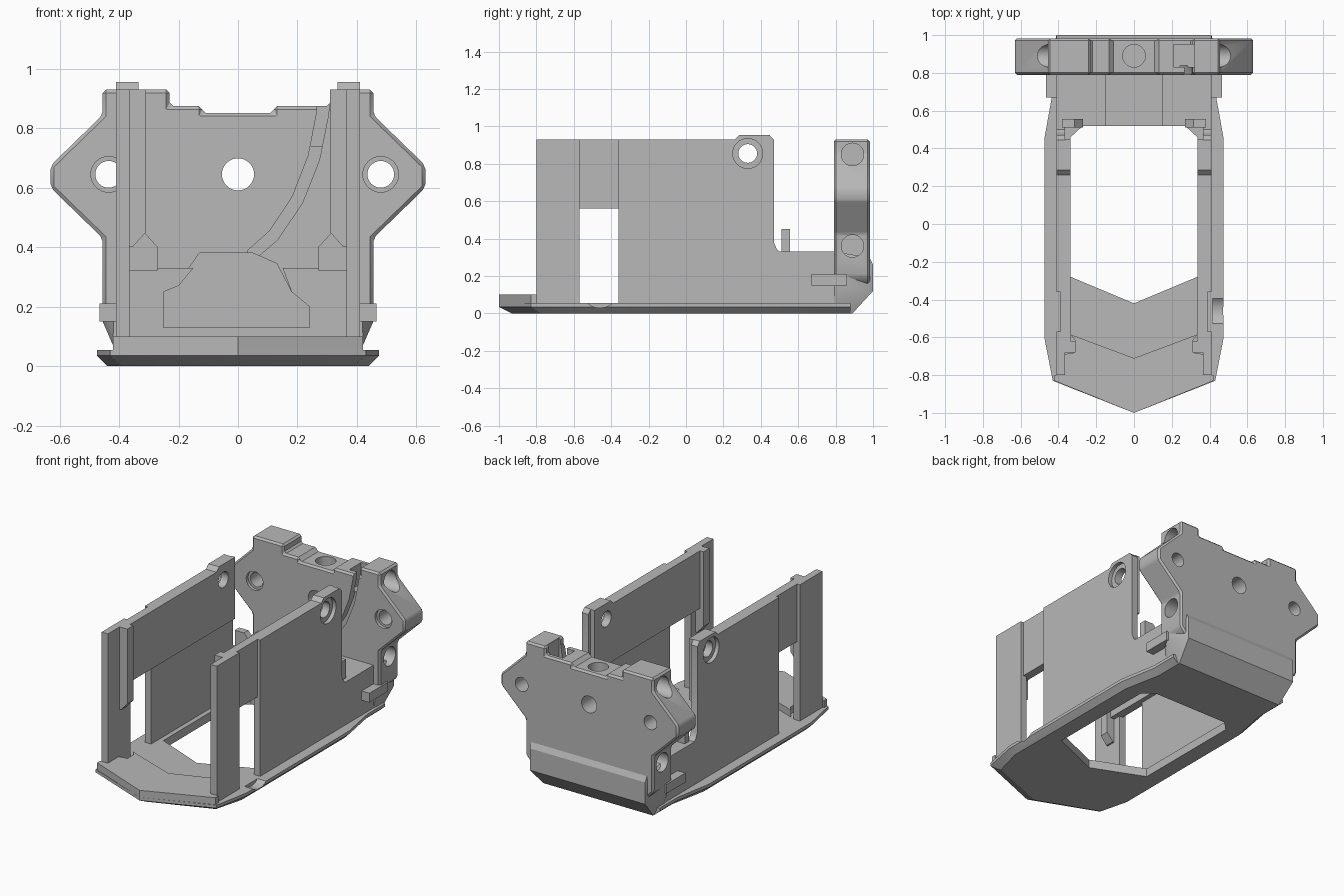
import bpy, bmesh, math
from mathutils import Matrix, Vector

if "Cube" in bpy.data.objects:
    bpy.data.objects.remove(bpy.data.objects["Cube"], do_unlink=True)

gray = bpy.data.materials.new("printed gray")
gray.use_nodes = True
gray.diffuse_color = (0.48, 0.48, 0.48, 1)
gray.node_tree.nodes["Principled BSDF"].inputs["Base Color"].default_value = (0.48, 0.48, 0.48, 1)


def finish(name, bm):
    bmesh.ops.recalc_face_normals(bm, faces=bm.faces)
    mesh = bpy.data.meshes.new(name)
    bm.to_mesh(mesh)
    bm.free()
    mesh.materials.append(gray)
    ob = bpy.data.objects.new(name, mesh)
    bpy.context.collection.objects.link(ob)
    return ob


def loft(name, rings):
    """Join matching closed rings of 3D points and cap both ends."""
    bm = bmesh.new()
    rows = [[bm.verts.new(p) for p in ring] for ring in rings]
    for a, b in zip(rows, rows[1:]):
        for i in range(len(a)):
            j = (i + 1) % len(a)
            bm.faces.new((a[i], a[j], b[j], b[i]))
    bm.faces.new(rows[0])
    bm.faces.new(rows[-1])
    return finish(name, bm)


def prism(name, pts, axis, lo, hi):
    """Extrude a 2D profile along one axis."""
    place = {"x": lambda p, d: (d, p[0], p[1]),
             "y": lambda p, d: (p[0], d, p[1]),
             "z": lambda p, d: (p[0], p[1], d)}[axis]
    return loft(name, [[place(p, d) for p in pts] for d in (lo, hi)])


def box(name, x, y, z):
    return prism(name, [(x[0], y[0]), (x[1], y[0]), (x[1], y[1]), (x[0], y[1])], "z", *z)


def rod(center, radius, axis, lo, hi):
    pts = [(center[0] + radius * math.cos(k * math.tau / 32),
            center[1] + radius * math.sin(k * math.tau / 32)) for k in range(32)]
    return prism("cutter", pts, axis, lo, hi)


def hull(name, pts):
    bm = bmesh.new()
    for p in pts:
        bm.verts.new(p)
    bmesh.ops.convex_hull(bm, input=bm.verts)
    return finish(name, bm)


def apply(ob, mod):
    bpy.context.view_layer.objects.active = ob
    bpy.ops.object.modifier_apply(modifier=mod.name)


def cut(ob, *cutters):
    for c in cutters:
        c.hide_render = True
        mod = ob.modifiers.new("cut", "BOOLEAN")
        mod.operation = "DIFFERENCE"
        mod.solver = "EXACT"
        mod.object = c
        apply(ob, mod)
        bpy.data.objects.remove(c, do_unlink=True)


def bevel(ob, width):
    mod = ob.modifiers.new("edge", "BEVEL")
    mod.width = width
    mod.segments = 1
    mod.angle_limit = math.radians(40)
    apply(ob, mod)


def both(half):
    """Complete a half outline running from front to back."""
    return half + [(-x, y) for x, y in reversed(half) if x]


# Base tray with chamfered underside and pointed front
lower = both([(0, -.93), (.39, -.78), (.44, -.59), (.44, .45), (.39, .7), (.39, .88)])
upper = both([(0, -1), (.43, -.83), (.475, -.6), (.475, .45), (.43, .7), (.43, .88)])
base = loft("base_tray", [[(x, y, z) for x, y in ring]
                          for ring, z in ((lower, 0), (upper, .035), (upper, .055))])
opening = both([(0, -.42), (.335, -.28), (.335, .46), (.27, .52)])
cut(base, prism("cutter", opening, "z", -.1, .2),
    rod((-.46, .13), .1, "x", .415, .6))

# Raised chevron on the nose
chevron = [(0, -1), (.42, -.83), (.42, -.8), (.37, -.8), (.37, -.69), (.31, -.68),
           (.31, -.62), (.335, -.585), (0, -.71)]
prism("nose_chevron", both(chevron[:-1]) [:8] + [(0, -.71)]
      + [(-x, y) for x, y in reversed(chevron[1:-1])], "z", .04, .1)

for s, side in ((1, "left"), (-1, "right")):
    def span(a, b):
        return sorted((s * a, s * b))

    # Main side wall, with a low tail running into the rear block
    wall = prism(side + "_wall", [(-.36, .04), (.8, .04), (.8, .33), (.5, .33), (.485, .345),
                                  (.47, .38), (.47, .93), (.445, .955), (.285, .955),
                                  (.26, .93), (-.36, .93)], "x", *span(.365, .41))
    liner = prism(side + "_wall_liner", [(-.36, .56), (.45, .56), (.45, .955), (.285, .955),
                                         (.26, .93), (-.36, .93)], "x", *span(.335, .365))
    cut(wall, rod((.33, .855), .05, "x", -1, 1), rod((.33, .855), .08, "x", *span(.385, .5)))
    cut(liner, rod((.33, .855), .05, "x", -1, 1))

    # Recessed panel above the window, and the front post with its guide rib
    box(side + "_window_panel", span(.335, .39), (-.63, -.35), (.56, .93))
    box(side + "_front_post", span(.365, .41), (-.8, -.57), (.04, .93))
    rib = [(.31, .45), (.31, .93), (.37, .93), (.37, .4), (.355, .4)]
    prism(side + "_post_rib", [(s * x, z) for x, z in rib], "y", -.68, -.62)

    # Cable hook beside the rear block
    hook = [(.27, .32), (.27, .4), (.315, .45), (.38, .45), (.38, .32)]
    prism(side + "_hook", [(s * x, z) for x, z in hook], "y", .51, .555)

    # Small side fin
    prism(side + "_fin", [(.67, .15), (.86, .15), (.86, .21), (.67, .21)], "x", *span(.4, .465))

# Rear block: a floor between two shoulders
duct = [(.15, .33), (.18, .25), (.24, .2), (.24, .13), (-.25, .13), (-.25, .25),
        (-.2, .27), (-.15, .33)]
prism("rear_block", [(-.4, .01), (.4, .01), (.4, .33)] + duct + [(-.4, .33)], "y", .52, .8)

# Rear foot, sloping up at the back
foot_side = [(.39, .79, 0), (.39, .89, 0), (.41, 1, .12), (.41, 1, .26), (.41, .98, .3),
             (.455, .85, .15), (.455, .85, .27), (.41, .79, .33), (.42, .79, .1)]
foot = hull("rear_foot", [(s * x, y, z) for x, y, z in foot_side for s in (1, -1)])

# Rear mounting plate with pointed ears and a stepped top edge
ear = [(.41, .15), (.455, .2), (.455, .43), (.63, .6), (.63, .675), (.455, .845)]
plate = prism("rear_plate", ear + [(.455, .93), (.31, .93), (.31, .875), (.12, .875), (.12, .852),
                                   (-.12, .852), (-.12, .875), (-.23, .875), (-.23, .93),
                                   (-.455, .93)] + [(-x, z) for x, z in reversed(ear)],
              "y", .79, .983)
bevel(plate, .014)

# Curved cable groove in the plate's front face
arc = [(.29, .95), (.285, .85), (.255, .7), (.2, .56), (.12, .44), (.04, .37), (-.03, .34)]
groove = []
for a, b in zip(arc, arc[1:]):
    d = (Vector(b) - Vector(a)).normalized() * .02
    groove.append((a[0] - d.y, a[1] + d.x, a[0] + d.y, a[1] - d.x))
outline = [(g[0], g[1]) for g in groove] + [(g[2], g[3]) for g in reversed(groove)]
cut(plate, prism("cutter", outline, "y", .7, .84))

# Duct notch, bolt holes, top pocket and side sockets
notch = [(-.25, .13), (.24, .13), (.24, .2), (.18, .25), (.13, .345),
         (.05, .38), (-.13, .38), (-.2, .28), (-.25, .25)]
cut(plate, prism("cutter", notch, "y", .7, .88))
cut(foot, prism("cutter", notch, "y", .7, .88))
cut(plate, rod((0, .645), .054, "y", .7, 1.1), rod((0, .89), .06, "z", .78, 1.1),
    box("cutter", (.21, .32), (.83, .95), (.74, 1)))
for x in (.48, -.435):
    cut(plate, rod((x, .645), .045, "y", .7, 1.1), rod((x, .645), .06, "y", .7, .81))
for s in (1, -1):
    for z in (.85, .36):
        cut(plate, rod((.89, z), .06, "x", *sorted((s * .36, s * .7))))

# Keep hole walls smooth and edges crisp
for ob in bpy.context.collection.objects:
    if ob.type == "MESH" and gray.name in ob.data.materials:
        bpy.context.view_layer.objects.active = ob
        ob.select_set(True)
        bpy.ops.object.shade_smooth_by_angle(angle=math.radians(25))
        ob.select_set(False)
